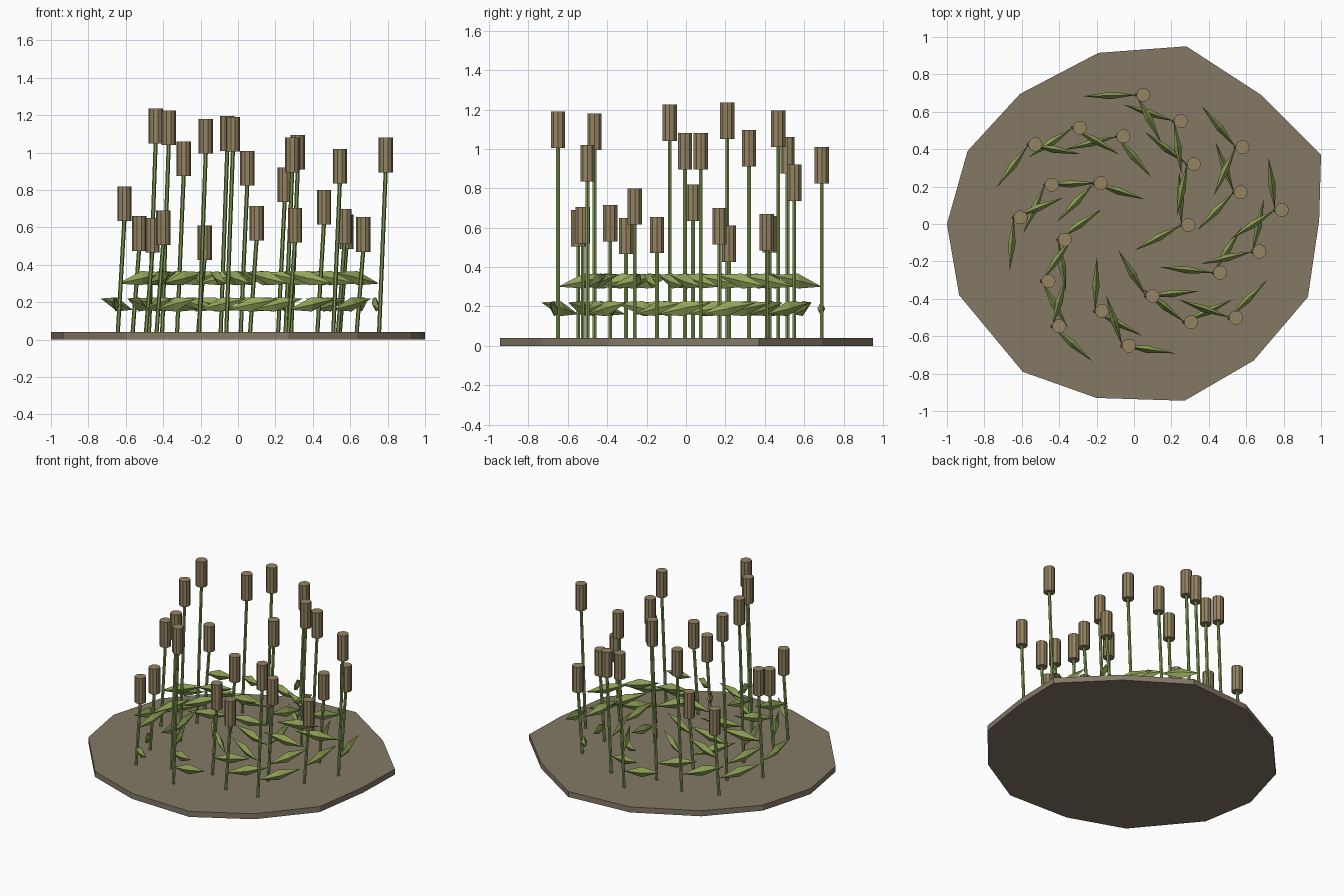
import bpy, bmesh, math
from mathutils import Vector, Matrix

if "Cube" in bpy.data.objects:
    bpy.data.objects.remove(bpy.data.objects["Cube"])

def mat(name, c):
    m = bpy.data.materials.new(name)
    m.diffuse_color = (*c, 1)
    m.use_nodes = True
    m.node_tree.nodes["Principled BSDF"].inputs["Base Color"].default_value = m.diffuse_color
    return m

SOIL = mat("soil", (0.23, 0.19, 0.13))
STEM = mat("stem_green", (0.22, 0.34, 0.09))
LEAF = mat("leaf_green", (0.29, 0.38, 0.10))
HEAD = mat("seed_brown", (0.30, 0.23, 0.12))

def finish(bm, name, m):
    bmesh.ops.recalc_face_normals(bm, faces=bm.faces)
    me = bpy.data.meshes.new(name)
    bm.to_mesh(me)
    bm.free()
    me.materials.append(m)
    ob = bpy.data.objects.new(name, me)
    bpy.context.collection.objects.link(ob)

def rod(bm, a, b, r, n):
    # closed cylinder with horizontal ends, sheared between a and b
    rings = [[bm.verts.new(p + Vector((r * math.cos(t), r * math.sin(t), 0)))
              for t in (math.tau * i / n for i in range(n))] for p in (a, b)]
    bm.faces.new(rings[0])
    bm.faces.new(rings[1])
    for i in range(n):
        j = (i + 1) % n
        bm.faces.new((rings[0][i], rings[0][j], rings[1][j], rings[1][i]))

def leaf(bm, root, ang):
    # slender four-sided spindle rising outwards
    d = Vector((math.cos(ang), math.sin(ang), 0))
    s = Vector((-d.y, d.x, 0))
    tip = root + d * 0.285 + Vector((0, 0, 0.06))
    mid = root.lerp(tip, 0.48)
    up = Vector((0, 0, 0.038))
    r, t = bm.verts.new(root), bm.verts.new(tip)
    ring = [bm.verts.new(mid + o) for o in (s * 0.02, up, -s * 0.02, -up)]
    for i in range(4):
        bm.faces.new((r, ring[i], ring[(i + 1) % 4]))
        bm.faces.new((t, ring[(i + 1) % 4], ring[i]))

# irregular ground disc
outline = [(1, .37), (.68, .69), (.28, .95), (-.19, .915), (-.61, .695), (-.89, .39), (-1, 0),
           (-.935, -.38), (-.595, -.79), (-.2, -.93), (.27, -.945), (.64, -.73), (.93, -.39), (.99, .02)]
bm = bmesh.new()
f = bm.faces.new([bm.verts.new((x, y, 0)) for x, y in outline])
g = bmesh.ops.extrude_face_region(bm, geom=[f])
bmesh.ops.translate(bm, vec=(0, 0, 0.04), verts=[v for v in g["geom"] if isinstance(v, bmesh.types.BMVert)])
if not any(fc.normal.z < -.9 or abs(fc.calc_center_median().z) < 1e-5 for fc in bm.faces):
    bm.faces.new([v for v in bm.verts if v.co.z < .01])
finish(bm, "ground", SOIL)

# head x, y and top height of each reed
reeds = [(.05, .69, 1.01), (.25, .55, .92), (.32, .32, 1.095), (.58, .41, .67), (.57, .17, .70),
         (.79, .075, 1.08), (.29, -.005, 1.08), (.67, -.147, .655), (.46, -.26, .80), (.10, -.385, .715),
         (.545, -.50, 1.02), (.305, -.525, .705), (-.027, -.65, 1.19), (-.172, -.465, 1.18),
         (-.40, -.547, .69), (-.457, -.305, .65), (-.37, -.083, 1.225), (-.607, .035, .82),
         (-.44, .21, 1.235), (-.178, .218, .61), (-.528, .425, .66), (-.29, .515, 1.06), (-.057, .468, 1.195)]
stems, leaves, heads = bmesh.new(), bmesh.new(), bmesh.new()
for x, y, h in reeds:
    bx = x - 0.036
    rod(stems, Vector((bx, y, 0.03)), Vector((x, y, h - 0.17)), 0.011, 6)
    rod(heads, Vector((x, y, h - 0.185)), Vector((x, y, h)), 0.038, 10)
    az = math.atan2(y + 0.015, bx - 0.03)
    leaf(leaves, Vector((bx, y, 0.16)), az + math.radians(90))
    leaf(leaves, Vector((bx, y, 0.30)), az + math.radians(206))
finish(stems, "stems", STEM)
finish(leaves, "leaves", LEAF)
finish(heads, "seed_heads", HEAD)
